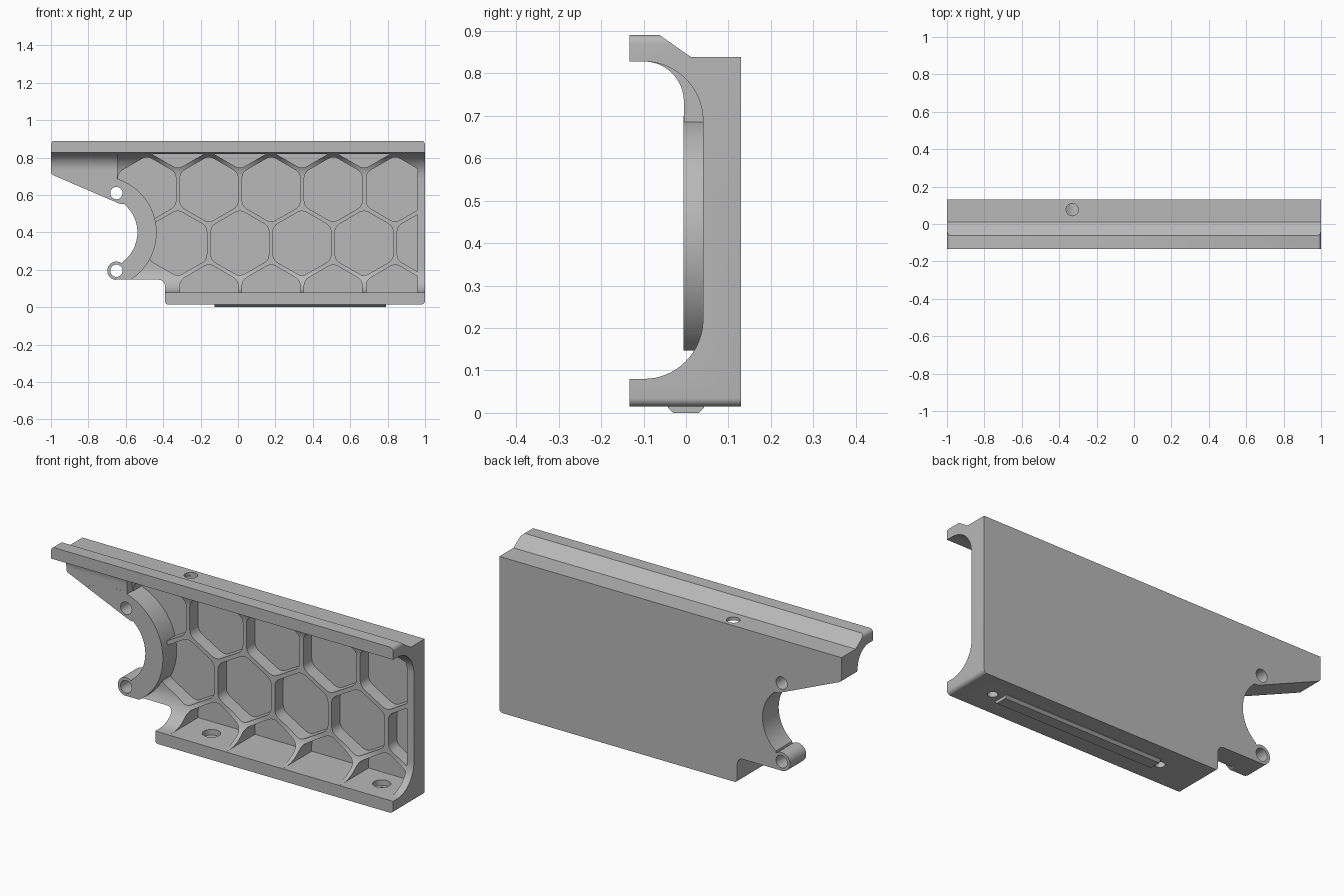
import bpy, bmesh, math
from mathutils import Vector

cube = bpy.data.objects.get("Cube")
if cube:
    bpy.data.objects.remove(cube, do_unlink=True)

grey = bpy.data.materials.new("plain_grey")
grey.use_nodes = True
grey.diffuse_color = (0.48, 0.48, 0.48, 1)
grey.node_tree.nodes["Principled BSDF"].inputs["Base Color"].default_value = (0.48, 0.48, 0.48, 1)


def arc(cx, cy, r, start, end, n=16):
    angles = [math.radians(start + (end - start) * i / n) for i in range(n + 1)]
    return [(cx + r * math.cos(a), cy + r * math.sin(a)) for a in angles]


def rounded(corners, n=6):
    """Polygon from (x, y, radius) corners; zero radius stays sharp."""
    out = []
    for i, (x, y, r) in enumerate(corners):
        p = Vector((x, y))
        if r == 0:
            out.append((x, y))
            continue
        a = (Vector(corners[i - 1][:2]) - p).normalized()
        b = (Vector(corners[(i + 1) % len(corners)][:2]) - p).normalized()
        half = a.angle(b) / 2
        c = p + (a + b).normalized() * r / math.sin(half)
        s = p + a * r / math.tan(half) - c
        e = p + b * r / math.tan(half) - c
        turn = s.angle_signed(e)
        for k in range(n + 1):
            t = -turn * k / n
            out.append((c.x + s.x * math.cos(t) - s.y * math.sin(t),
                        c.y + s.x * math.sin(t) + s.y * math.cos(t)))
    return out


def prism(name, outlines, axis, lo, hi):
    """Extrude one or more 2D outlines along an axis."""
    place = {"x": lambda u, v, w: (w, u, v),
             "y": lambda u, v, w: (u, w, v),
             "z": lambda u, v, w: (u, v, w)}[axis]
    bm = bmesh.new()
    for pts in outlines:
        a = [bm.verts.new(place(u, v, lo)) for u, v in pts]
        b = [bm.verts.new(place(u, v, hi)) for u, v in pts]
        bm.faces.new(a)
        bm.faces.new(b[::-1])
        for i in range(len(pts)):
            j = (i + 1) % len(pts)
            bm.faces.new((a[j], a[i], b[i], b[j]))
    bmesh.ops.recalc_face_normals(bm, faces=bm.faces)
    mesh = bpy.data.meshes.new(name)
    bm.to_mesh(mesh)
    bm.free()
    mesh.materials.append(grey)
    obj = bpy.data.objects.new(name, mesh)
    bpy.context.collection.objects.link(obj)
    return obj


def combine(obj, other, operation):
    """Apply a boolean, then remove the helper."""
    mod = obj.modifiers.new("cut", "BOOLEAN")
    mod.operation, mod.object, mod.solver = operation, other, "EXACT"
    other.hide_render = True
    bpy.context.view_layer.objects.active = obj
    bpy.ops.object.modifier_apply(modifier=mod.name)
    bpy.data.objects.remove(other, do_unlink=True)


def box(x0, x1, y0, y1):
    return [(x0, y0), (x1, y0), (x1, y1), (x0, y1)]


# Channel: back web with a top and a bottom flange
channel = ([(-0.133, 0.015), (0.13, 0.015), (0.13, 0.838), (0.012, 0.838),
            (-0.062, 0.89), (-0.133, 0.89), (-0.133, 0.828)]
           + arc(-0.1, 0.688, 0.14, 90, 0) + arc(-0.1, 0.22, 0.14, 0, -90)
           + [(-0.133, 0.08)])
body = prism("bracket_body", [channel], "x", -1.1, 1.1)

# Honeycomb pockets, kept off the flanges and the right-hand wall
PITCH = 0.332
RISE = PITCH * math.sqrt(3) / 2


def hexagon(cx, cz):
    return rounded([(cx + 0.179 * math.sin(math.radians(60 * k)),
                     cz + 0.179 * math.cos(math.radians(60 * k)), 0.05) for k in range(6)], 5)


hexes = []
for row, (start, count) in enumerate([(-0.155, 4), (-0.322, 5), (-0.487, 5), (-0.322, 4)]):
    hexes += [hexagon(start + PITCH * i, 0.055 + RISE * row) for i in range(count)]
pockets = prism("pockets", hexes, "y", -0.3, 0.11)
combine(pockets, prism("pocket_limit", [box(-0.8, 0.96, 0.0795, 0.82)], "y", -0.4, 0.4), "INTERSECT")
combine(body, pockets, "DIFFERENCE")

# Thick arm and ring around the round cut-out
arm = [(0.12, 0.5), (0.12, 0.83), (-0.1, 0.83)] + arc(-0.1, 0.733, 0.095, 90, 0) + [(-0.005, 0.5)]
combine(body, prism("arm", [arm], "x", -1.1, -0.645), "UNION")
ring = arc(-0.735, 0.4, 0.3, 0, 360, 72)[:-1]
combine(body, prism("ring", [ring], "y", -0.0055, 0.119), "UNION")

# Trim everything to the front outline
lead = rounded([(-0.65, 0.147, 0), (-0.39, 0.147, 0.035), (-0.39, 0.015, 0.015),
                (1, 0.015, 0.02), (1, 0.891, 0.022), (-1, 0.891, 0.022),
                (-1, 0.711, 0.02), (-0.63, 0.552, 0)])
outline = lead + arc(-0.735, 0.4, 0.197, 50, -53, 28) + arc(-0.65, 0.195, 0.049, 50, 260, 20)
combine(body, prism("outline", [outline], "y", -0.5, 0.5), "INTERSECT")

# Screw holes through the ring ends, the top and the bottom flange
lugs = [arc(-0.65, z, 0.033, 0, 360, 32)[:-1] for z in (0.195, 0.61)]
combine(body, prism("lug_holes", lugs, "y", -0.5, 0.5), "DIFFERENCE")
top = arc(-0.33, 0.077, 0.033, 0, 360, 32)[:-1]
combine(body, prism("top_hole", [top], "z", 0.77, 1), "DIFFERENCE")
for radius, low in ((0.024, -0.1), (0.044, 0.05)):
    holes = [arc(x, 0, radius, 0, 360, 32)[:-1] for x in (-0.155, 0.84)]
    combine(body, prism("floor_holes", holes, "z", low, 0.12), "DIFFERENCE")

# Raised locating rail under the bottom flange
rail = [(-0.042, 0.018), (-0.042, 0.012), (-0.03, 0), (0.03, 0), (0.042, 0.012), (0.042, 0.018)]
foot = prism("foot_rail", [rail], "x", -0.125, 0.79)

for obj in (body, foot):
    bpy.ops.object.select_all(action="DESELECT")
    obj.select_set(True)
    bpy.context.view_layer.objects.active = obj
    bpy.ops.object.shade_smooth_by_angle(angle=math.radians(30))
